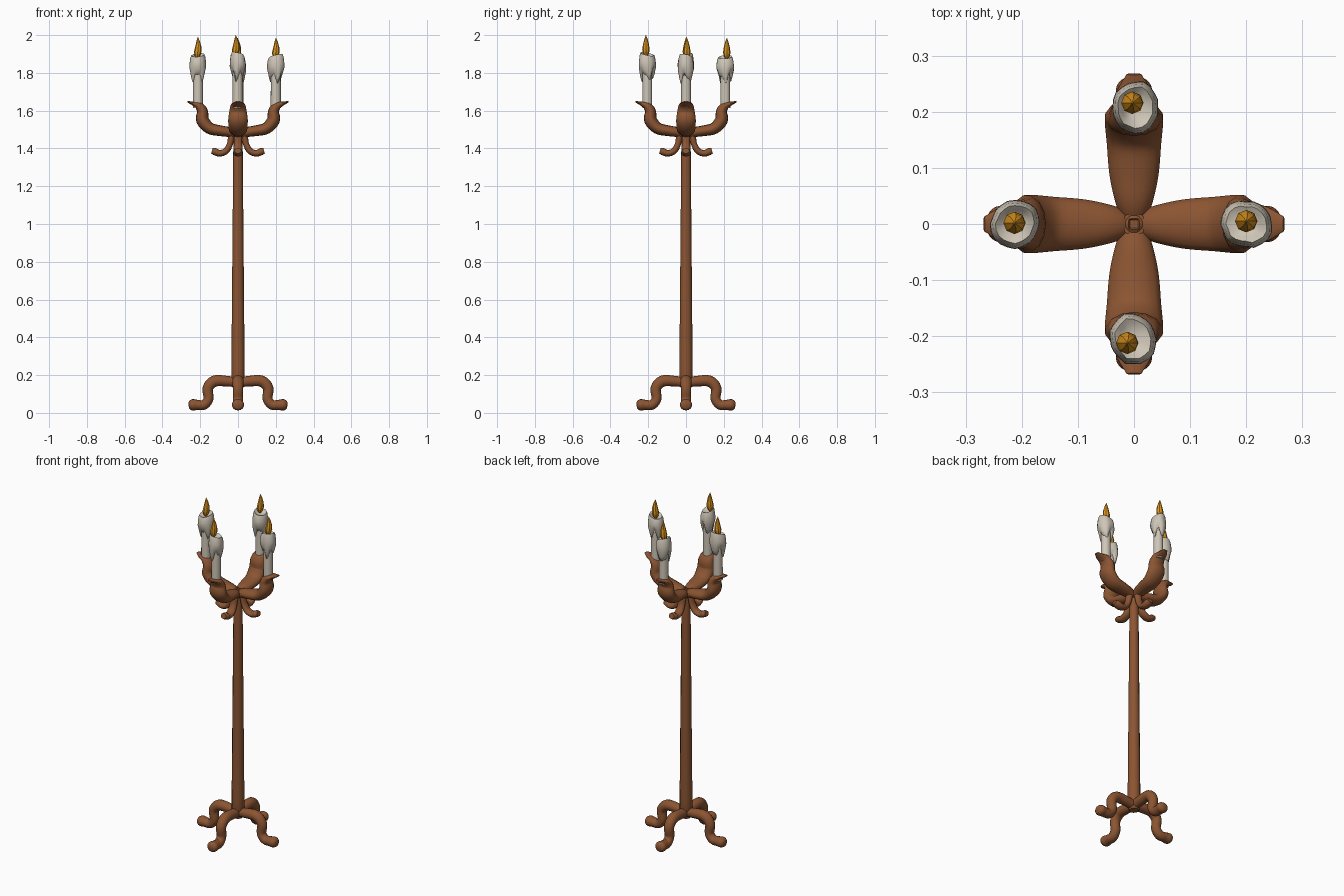
import bpy, bmesh, math, random
from mathutils import Vector

if "Cube" in bpy.data.objects:
    bpy.data.objects.remove(bpy.data.objects["Cube"])

random.seed(4)


def material(name, rgb):
    m = bpy.data.materials.new(name)
    m.diffuse_color = (*rgb, 1)
    m.use_nodes = True
    m.node_tree.nodes["Principled BSDF"].inputs["Base Color"].default_value = m.diffuse_color
    return m


WOOD = material("brown_metal", (0.26, 0.09, 0.032))
WAX = material("pale_wax", (0.62, 0.56, 0.47))
FLAME = material("amber_flame", (0.75, 0.31, 0.012))


def rings_object(name, rings, mat, angle=50):
    """Skin a list of equal vertex rings, capping both ends."""
    bm = bmesh.new()
    vr = [[bm.verts.new(p) for p in r] for r in rings]
    n = len(vr[0])
    for a, b in zip(vr, vr[1:]):
        for i in range(n):
            j = (i + 1) % n
            bm.faces.new((a[i], a[j], b[j], b[i]))
    bm.faces.new(vr[0])
    bm.faces.new(vr[-1])
    bmesh.ops.recalc_face_normals(bm, faces=bm.faces)
    me = bpy.data.meshes.new(name)
    bm.to_mesh(me)
    bm.free()
    me.materials.append(mat)
    ob = bpy.data.objects.new(name, me)
    bpy.context.collection.objects.link(ob)
    bpy.ops.object.select_all(action='DESELECT')
    ob.select_set(True)
    bpy.context.view_layer.objects.active = ob
    bpy.ops.object.shade_smooth_by_angle(angle=math.radians(angle))
    return ob


def spline(pts, steps=4):
    """Catmull-Rom through tuples of any size."""
    v = [Vector(p) for p in pts]
    v = [2 * v[0] - v[1]] + v + [2 * v[-1] - v[-2]]
    out = []
    for k in range(1, len(v) - 2):
        a, b, c, d = v[k - 1:k + 3]
        for s in range(steps):
            t = s / steps
            out.append(0.5 * (2 * b + (c - a) * t + (2 * a - 5 * b + 4 * c - d) * t * t
                              + (3 * b - a - 3 * c + d) * t ** 3))
    return out + [v[-2]]


def radial_tubes(name, pts, n=14):
    """Sweep (distance, height, thickness, half width), four times round the pole."""
    path = spline(pts)
    for q in range(4):
        ca, sa = [(1, 0), (0, 1), (-1, 0), (0, -1)][q]
        rings = []
        for i, p in enumerate(path):
            d = path[min(i + 1, len(path) - 1)] - path[max(i - 1, 0)]
            t = Vector((d[0], d[1])).normalized()
            ring = []
            for k in range(n):
                a = 2 * math.pi * k / n
                u, w = p[2] * math.cos(a), p[3] * math.sin(a)
                x, z = p[0] - t.y * u, p[1] + t.x * u
                ring.append((x * ca - w * sa, x * sa + w * ca, z))
            rings.append(ring)
        rings_object(f"{name}_{q + 1}", rings, WOOD)


def circle(r, z, n, cx=0, cy=0):
    return [(cx + r * math.cos(2 * math.pi * k / n), cy + r * math.sin(2 * math.pi * k / n), z)
            for k in range(n)]


# tapered pole
rings_object("pole", [circle(r, z, 12) for r, z in
                      ((0.026, 0.13), (0.036, 0.16), (0.035, 0.25), (0.025, 1.40), (0.022, 1.50))], WOOD)

# bent legs with rounded feet
radial_tubes("leg", [(0.0, 0.16, 0.025, 0.025), (0.06, 0.168, 0.028, 0.029), (0.125, 0.168, 0.03, 0.03),
                     (0.16, 0.13, 0.028, 0.028), (0.156, 0.075, 0.026, 0.027), (0.18, 0.043, 0.026, 0.028),
                     (0.215, 0.042, 0.027, 0.03), (0.24, 0.043, 0.03, 0.033), (0.256, 0.044, 0.022, 0.024),
                     (0.262, 0.044, 0.008, 0.008)])

# broad S-shaped arms ending in curled lips
radial_tubes("arm", [(0.0, 1.465, 0.022, 0.018), (0.04, 1.485, 0.026, 0.034), (0.09, 1.493, 0.028, 0.045),
                     (0.15, 1.507, 0.031, 0.05), (0.188, 1.55, 0.034, 0.053), (0.188, 1.595, 0.029, 0.047),
                     (0.208, 1.626, 0.022, 0.04), (0.24, 1.638, 0.010, 0.03), (0.267, 1.648, 0.004, 0.013)])

# small hooks under the arms
radial_tubes("hook", [(0.0, 1.49, 0.018, 0.018), (0.032, 1.465, 0.018, 0.022), (0.042, 1.425, 0.016, 0.022),
                      (0.062, 1.388, 0.017, 0.024), (0.095, 1.374, 0.017, 0.025), (0.122, 1.383, 0.019, 0.024),
                      (0.138, 1.388, 0.015, 0.018)], 12)

# candles: position, wax top, flame position, flame tip
CANDLES = [("left", -0.212, 0.0, 1.895, -0.213, 0.002, 1.99, 0.3),
           ("right", 0.2, 0.0, 1.89, 0.2, 0.005, 1.985, 2.2),
           ("front", -0.002, -0.205, 1.90, -0.012, -0.212, 2.0, 3.9),
           ("back", 0.002, 0.208, 1.885, -0.003, 0.216, 1.985, 5.0)]
N = 20
for name, cx, cy, top, fx, fy, tip, ph in CANDLES:
    rings_object(name + "_candle", [circle(0.027, 1.615, 14, cx, cy),
                                    circle(0.026, top - 0.04, 14, cx, cy)], WAX)
    # melted wax cap with uneven rim and drips
    wob = [0.003 * math.sin(2 * a + ph) + 0.002 * random.uniform(-1, 1)
           for a in (2 * math.pi * k / N for k in range(N))]
    drip = [0.022 * math.sin(3 * 2 * math.pi * k / N + ph) + 0.012 * math.sin(5 * 2 * math.pi * k / N + 2 * ph)
            for k in range(N)]
    profile = [(0.024, -0.115, 1, 0), (0.030, -0.112, 1, 0), (0.037, -0.09, 0.8, 0), (0.044, -0.065, 0.4, 0),
               (0.043, -0.04, 0, 0.3), (0.039, -0.012, 0, 0.8), (0.034, 0.0, 0, 1), (0.026, -0.006, 0, 0.8),
               (0.012, -0.016, 0, 0)]
    rings = []
    for r, dz, kd, kr in profile:
        ring = []
        for k in range(N):
            a = 2 * math.pi * k / N
            rr = r + wob[k]
            z = top + dz + kd * drip[k] + kr * 0.010 * math.sin(a + ph)
            ring.append((cx + rr * math.cos(a), cy + rr * math.sin(a), z))
        rings.append(ring)
    rings_object(name + "_melted_wax", rings, WAX, 60)
    # teardrop flame
    rings_object(name + "_flame", [circle(r, tip - d, 8, fx + 0.003 * math.sin(40 * d), fy) for r, d in
                                   ((0.006, 0.112), (0.015, 0.098), (0.020, 0.078), (0.016, 0.05),
                                    (0.009, 0.022), (0.001, 0.0))], FLAME, 30)
